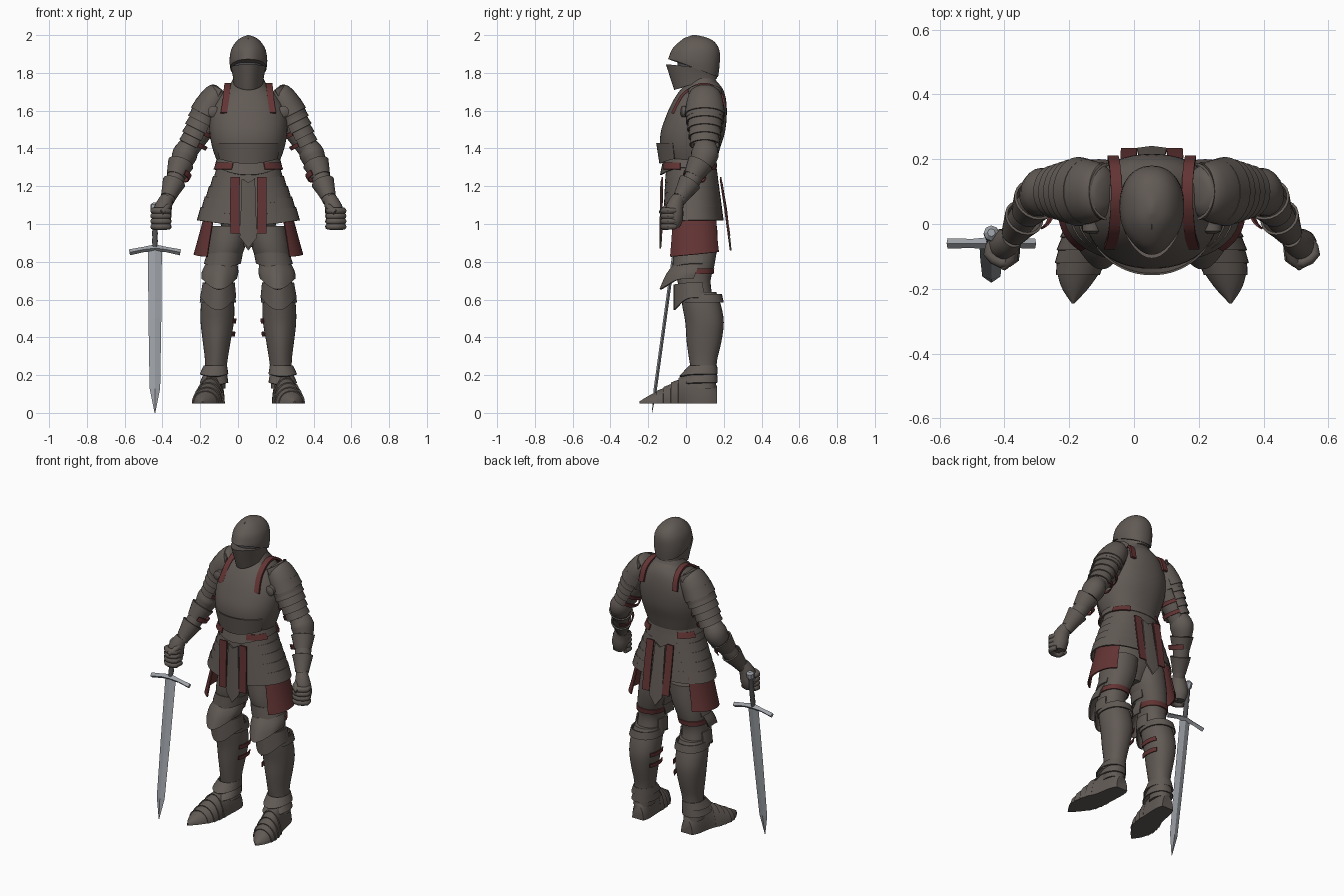
import bpy
import bmesh
from math import sin, cos, radians, copysign
from mathutils import Vector

default_cube = bpy.data.objects.get("Cube")
if default_cube:
    bpy.data.objects.remove(default_cube)

CENTRE_X = 0.055  # the body stands a little beside the middle because of the sword


def material(name, colour):
    mat = bpy.data.materials.new(name)
    mat.use_nodes = True
    mat.diffuse_color = (*colour, 1)
    mat.node_tree.nodes["Principled BSDF"].inputs["Base Color"].default_value = (*colour, 1)
    return mat


ARMOUR = material("dark armour", (0.12, 0.102, 0.09))
RED = material("dark red leather", (0.125, 0.034, 0.034))
STEEL = material("blade steel", (0.34, 0.36, 0.39))
GRIP = material("grip grey", (0.08, 0.08, 0.085))


def skin(name, rings, mat=ARMOUR, loop=True, thick=0.0, mirror=False, smooth=True):
    """Join rows of points into a surface, either capped or given a thickness."""
    bm = bmesh.new()
    rows = [[bm.verts.new(p) for p in ring] for ring in rings]
    count = len(rows[0])
    for a, b in zip(rows, rows[1:]):
        for i in range(count if loop else count - 1):
            j = (i + 1) % count
            bm.faces.new((a[i], a[j], b[j], b[i]))
    if thick:
        bmesh.ops.recalc_face_normals(bm, faces=bm.faces[:])
        bmesh.ops.solidify(bm, geom=bm.faces[:], thickness=thick)
    else:
        bm.faces.new(rows[0])
        bm.faces.new(rows[-1])
    bmesh.ops.recalc_face_normals(bm, faces=bm.faces[:])
    mesh = bpy.data.meshes.new(name)
    bm.to_mesh(mesh)
    bm.free()
    mesh.materials.append(mat)
    if smooth:
        mesh.shade_smooth()
        mesh.set_sharp_from_angle(angle=radians(38))
    obj = bpy.data.objects.new(name, mesh)
    bpy.context.collection.objects.link(obj)
    obj.location.x = CENTRE_X
    if mirror:
        obj.modifiers.new("Mirror", 'MIRROR')
    return obj


def spline(rows, steps=4):
    """Catmull-Rom interpolation through rows of numbers."""
    out = []
    for i in range(len(rows) - 1):
        a, b, c, d = (rows[max(0, min(len(rows) - 1, i + k))] for k in (-1, 0, 1, 2))
        for s in range(steps):
            t = s / steps
            out.append(tuple(q + t / 2 * (r - p + t * (2 * p - 5 * q + 4 * r - w + t * (3 * (q - r) + w - p)))
                             for p, q, r, w in zip(a, b, c, d)))
    return out + [rows[-1]]


def angles(arc, n):
    full = arc[1] - arc[0] == 360
    return [radians(arc[0] + (arc[1] - arc[0]) * i / n) for i in range(n if full else n + 1)], full


def shell(name, rows, mat=ARMOUR, arc=(0, 360), n=32, thick=0.0, mirror=False, fine=1):
    """Horizontal rings: z, x, front y, back y, half width, ridge, front dip, tilt. Angle 0 is the front."""
    rows = spline([tuple(r) + (0,) * (8 - len(r)) for r in rows], fine)
    turn, full = angles(arc, n)
    rings = []
    for z, x, front, back, half, ridge, dip, tilt in rows:
        ring = []
        for a in turn:
            s, c = (copysign(abs(f(a)) ** 0.9, f(a)) for f in (sin, cos))
            nose = max(c, 0)
            ring.append((x + half * s, (front + back) / 2 - (back - front) / 2 * c - ridge * nose ** 8,
                         z + tilt * c / 2 - dip * nose ** 3))
        rings.append(ring)
    return skin(name, rings, mat, full, thick, mirror)


def limb(name, points, mat=ARMOUR, flat=1.0, arc=(0, 360), n=20, thick=0.0, mirror=True, fine=1,
         ref=(0, 1, 0), smooth=True):
    """Tube along x, y, z, radius points. Angle 0 is the outer side."""
    points = spline(points, fine)
    turn, full = angles(arc, n)
    rings = []
    for i, p in enumerate(points):
        ahead, behind = points[min(i + 1, len(points) - 1)], points[max(i - 1, 0)]
        t = (Vector(ahead[:3]) - Vector(behind[:3])).normalized()
        u = t.cross(Vector(ref)).normalized()
        v = t.cross(u)
        rings.append([Vector(p[:3]) + p[3] * (flat * cos(a) * u + sin(a) * v) for a in turn])
    return skin(name, rings, mat, full, thick, mirror, smooth)


def ribbon(name, points, half, mat, thick=0.008):
    w = Vector((half, 0, 0))
    return skin(name, [[Vector(p) - w, Vector(p) + w] for p in spline(points)], mat, False, thick, True)


# Torso
shell("breastplate", [(1.29, 0, -.1, .145, .15), (1.33, 0, -.11, .16, .165), (1.4, 0, -.135, .18, .19),
                      (1.48, 0, -.135, .205, .205), (1.56, 0, -.11, .215, .205), (1.63, 0, -.08, .215, .185),
                      (1.69, 0, -.045, .205, .145), (1.73, 0, -.01, .185, .1), (1.765, 0, .03, .15, .075)],
      n=48, fine=3)
shell("chest_ridge_plate", [(1.43, 0, -.142, .18, .19, .01), (1.35, 0, -.125, .16, .17, .01, .03)],
      arc=(-60, 60), thick=.006)
shell("gorget", [(1.7, 0, -.03, .19, .12, 0, .02), (1.74, 0, 0, .17, .095), (1.77, 0, .02, .155, .08)], thick=.008)
shell("belly_plate", [(1.345, 0, -.12, .16, .168), (1.3, 0, -.13, .165, .18, .008, .04)], thick=.008)
shell("pelvis", [(1.32, 0, -.08, .14, .15), (1.1, 0, -.07, .15, .17), (.97, 0, -.05, .14, .14),
                 (.88, 0, 0, .1, .05)])

# Helmet
shell("neck", [(1.7, 0, .03, .15, .06), (1.82, 0, .03, .15, .06)])
shell("inner_head", [(1.78, 0, -.04, .14, .08), (1.9, 0, -.05, .15, .085)], GRIP)
shell("helmet_bevor", [(1.745, 0, -.05, .165, .078, .012, .01, -.05), (1.785, 0, -.068, .162, .083, .016, 0, -.02),
                       (1.83, 0, -.088, .165, .093, .018, 0, .03)], n=48, fine=2)
shell("helmet_skull", [(1.825, 0, -.075, .17, .096, .02, 0, .095), (1.865, 0, -.07, .178, .1, .02, 0, .04),
                       (1.92, 0, -.06, .178, .092, .014, 0, .01), (1.96, 0, -.035, .155, .07, .006),
                       (1.985, 0, -.005, .115, .042), (2, 0, .035, .055, .004)], n=48, fine=3)
skin("helmet_keel", [[(-.006, y, z - .012), (0, y, z + .003), (.006, y, z - .012)]
                     for y, z in ((-.05, 1.945), (-.01, 1.982), (.045, 1.997), (.11, 1.984), (.16, 1.945))])

# Skirt of overlapping lames
for i in range(5):
    z, grow = 1.31 - .055 * i, .022 * i
    shell(f"skirt_lame_{i + 1}", [(z, 0, -.105 - grow / 8, .16 + grow / 3, .165 + grow, 0, .02),
                                  (z - .07, 0, -.112 - grow / 8, .17 + grow / 3, .185 + grow, 0, .025)],
          n=40, thick=.008)
for side, arc in (("front", (25, 72)), ("back", (110, 150))):
    shell(f"{side}_belt_strap", [(1.325, 0, -.13, .17, .178), (1.29, 0, -.134, .178, .193)], RED, arc, 10,
          .008, True)

# Tabard strips, front and back
for side, top, low, lift in (("front", -.13, -.135, 0), ("back", .187, .235, -.01)):
    out = .006 if side == "back" else -.006
    mid = (top + low) / 2
    skin(f"{side}_tabard_centre", [[(-w, y, z), (0, y + out, z - tip), (w, y, z)] for w, y, z, tip in
                                   ((.035, top, 1.24, .02), (.04, mid, 1.08, 0), (.046, low, .93 + lift, .06))],
         loop=False, thick=.009)
    ribbon(f"{side}_tabard_red", [(.07, top, 1.25), (.072, mid, 1.1), (.07, low, .95 + lift)], .025, RED)
shell("red_hip_cloth", [(1.06, .11, -.09, .18, .12), (.93, .11, -.1, .19, .155), (.84, .11, -.11, .2, .18, 0, 0, -.03)],
      RED, (35, 145), 14, .008, True, 2)

# Shoulders
limb("pauldron", [(.145, .1, 1.715, .04), (.16, .1, 1.695, .08), (.2, .1, 1.63, .1), (.235, .1, 1.56, .1)],
     flat=.8, n=28, fine=3)
limb("pauldron_raised_edge", [(.16, .1, 1.65, .085), (.13, .1, 1.705, .09)], flat=.8, arc=(100, 260), thick=.008)
for i in range(5):
    a, b = i / 5, (i + 1.3) / 5
    limb(f"arm_lame_{i + 1}", [(.2 + .1 * a, .1, 1.63 - .2 * a, .1 - .032 * a),
                               (.2 + .1 * b, .1, 1.63 - .2 * b, .107 - .032 * a)],
         flat=.82, arc=(-125, 125), thick=.007)
limb("shoulder_disc", [(.185, .02, 1.595, .03), (.185, -.022, 1.595, .03), (.185, -.03, 1.595, .012)],
     ref=(0, 0, 1))
ribbon("shoulder_strap", [(.13, -.078, 1.59), (.12, -.048, 1.65), (.115, -.012, 1.7), (.11, .06, 1.742),
                          (.11, .13, 1.742), (.115, .188, 1.7), (.12, .212, 1.62)], .017, RED, .014)

# Arms
limb("arm", [(.17, .1, 1.62, .07), (.25, .1, 1.5, .066), (.335, .09, 1.36, .05), (.39, .03, 1.23, .048),
             (.43, -.04, 1.12, .035)], fine=3)
for i in range(2):
    limb(f"upper_arm_strap_{i + 1}", [(.25 + .03 * i, .1, 1.5 - .06 * i, .076 - .006 * i),
                                      (.26 + .03 * i, .1, 1.48 - .06 * i, .075 - .006 * i)],
         RED, .95, (110, 250), 14, .006)
limb("elbow_guard", [(.312, .1, 1.42, .058), (.336, .1, 1.37, .074), (.358, .08, 1.315, .06)], flat=.9, fine=3)
limb("forearm_cuff", [(.385, .035, 1.25, .05), (.358, .075, 1.32, .07)], thick=.008)
limb("forearm_strap", [(.37, .05, 1.28, .068), (.38, .04, 1.255, .064)], RED, arc=(120, 240), n=12, thick=.006)
limb("gauntlet_cuff", [(.425, -.03, 1.14, .04), (.41, -.005, 1.18, .05), (.394, .02, 1.22, .062)], thick=.008)
limb("palm", [(.43, -.04, 1.14, .034), (.45, -.06, 1.09, .046), (.46, -.065, 1.03, .05), (.46, -.07, .985, .036)],
     fine=2)
for i in range(4):
    z = 1.07 - .028 * i
    limb(f"finger_{i + 1}", [(.425, -.06, z, .016), (.425, -.105, z, .017), (.465, -.118, z, .018),
                             (.503, -.09, z, .017), (.49, -.055, z, .014)], n=10, fine=2, ref=(0, 0, 1))
limb("thumb", [(.425, -.06, 1.1, .018), (.43, -.105, 1.085, .017), (.46, -.132, 1.06, .014)], n=10, ref=(1, 0, 0))

# Legs
shell("thigh_plate", [(.99, .1, -.06, .165, .1), (.88, .117, -.06, .165, .1, .006), (.78, .142, -.04, .15, .085, .008),
                      (.7, .155, -.045, .13, .075), (.62, .16, -.03, .14, .076)], mirror=True, fine=3)
shell("greave", [(.64, .16, -.025, .16, .078), (.57, .163, -.01, .185, .088, .01), (.48, .165, .008, .2, .088, .012),
                 (.38, .168, .015, .188, .074, .012), (.28, .17, .025, .165, .06, .008), (.2, .175, .03, .16, .056),
                 (.13, .18, .02, .16, .06)], mirror=True, fine=3)
shell("thigh_lame", [(.84, .125, -.06, .16, .095, .006, -.01), (.79, .138, -.065, .155, .098, .006, .02)],
      arc=(-110, 110), thick=.008, mirror=True)
shell("knee_guard", [(.79, .142, -.045, .13, .084, .01, -.01), (.745, .15, -.085, .13, .097, .02, .01),
                     (.71, .155, -.11, .12, .094, .03, .055)], arc=(-105, 105), thick=.009, mirror=True, fine=3)
shell("knee_lame", [(.69, .157, -.05, .14, .085, .015, .01), (.61, .16, -.05, .15, .096, .015, .065)],
      arc=(-115, 115), thick=.008, mirror=True)
shell("greave_top_band", [(.63, .16, -.03, .19, .09), (.585, .162, -.02, .2, .096)], thick=.007, mirror=True)
shell("knee_strap", [(.765, .146, -.04, .15, .09), (.735, .15, -.04, .146, .086)], RED, (75, 285), 20, .008, True)
for i in range(2):
    z = .5 - .07 * i
    shell(f"calf_strap_{i + 1}", [(z, .165, 0, .208, .096 - .005 * i), (z - .025, .166, 0, .206, .094 - .006 * i)],
          RED, (235, 300), 8, .006, True)

# Feet: arched sections along y, with raised lames
FOOT = spline([(.165, .175, .04, .09), (.12, .18, .055, .15), (.03, .19, .062, .16), (-.04, .205, .072, .125),
               (-.12, .22, .073, .08), (-.19, .235, .046, .045), (-.245, .243, .004, .012)])


def arch(section, grow=1.0):
    y, x, half, height = section
    return [(x + grow * half * cos(radians(a)), y, .05 + grow * height * sin(radians(a))) for a in range(0, 181, 12)]


skin("sabaton", [arch(s) for s in FOOT], mirror=True)
for i in range(4):
    first = 10 + 2 * i
    skin(f"sabaton_lame_{i + 1}", [arch(FOOT[first], 1.01), arch(FOOT[first + 2], 1.09)], loop=False, thick=.006,
         mirror=True)
for i in range(2):
    z = .25 - .045 * i
    shell(f"ankle_lame_{i + 1}", [(z, .175, .015, .165, .062), (z - .045, .182, -.025 - .01 * i, .168, .076, .01, .01)],
          thick=.008, mirror=True)

# Sword, leaning forward
SWORD_X = -.44 - CENTRE_X


def lean(z):
    return -.18 + .138 * z


skin("sword_blade", [[(SWORD_X + half * a, lean(z) + .009 * b * min(1, half * 40), z)
                      for a, b in ((1, 0), (0, 1), (-1, 0), (0, -1))]
                     for z, half in ((.87, .037), (.5, .034), (.13, .028), (0, .002))], STEEL, smooth=False)
limb("sword_guard", [(SWORD_X + x, lean(.87), z, r) for x, z, r in
                     ((-.135, .85, .016), (-.06, .865, .014), (0, .872, .02), (.06, .865, .014), (.135, .85, .016))],
     STEEL, n=4, mirror=False, smooth=False)
limb("sword_grip", [(SWORD_X, lean(z), z, .016 - .003 * (i % 2)) for i, z in
                    enumerate(.87 + .02 * k for k in range(11))], GRIP, n=12, mirror=False)
limb("sword_pommel", [(SWORD_X, lean(z), z, r) for z, r in ((1.06, .014), (1.075, .024), (1.1, .024), (1.112, .012))],
     STEEL, n=8, mirror=False, smooth=False)
